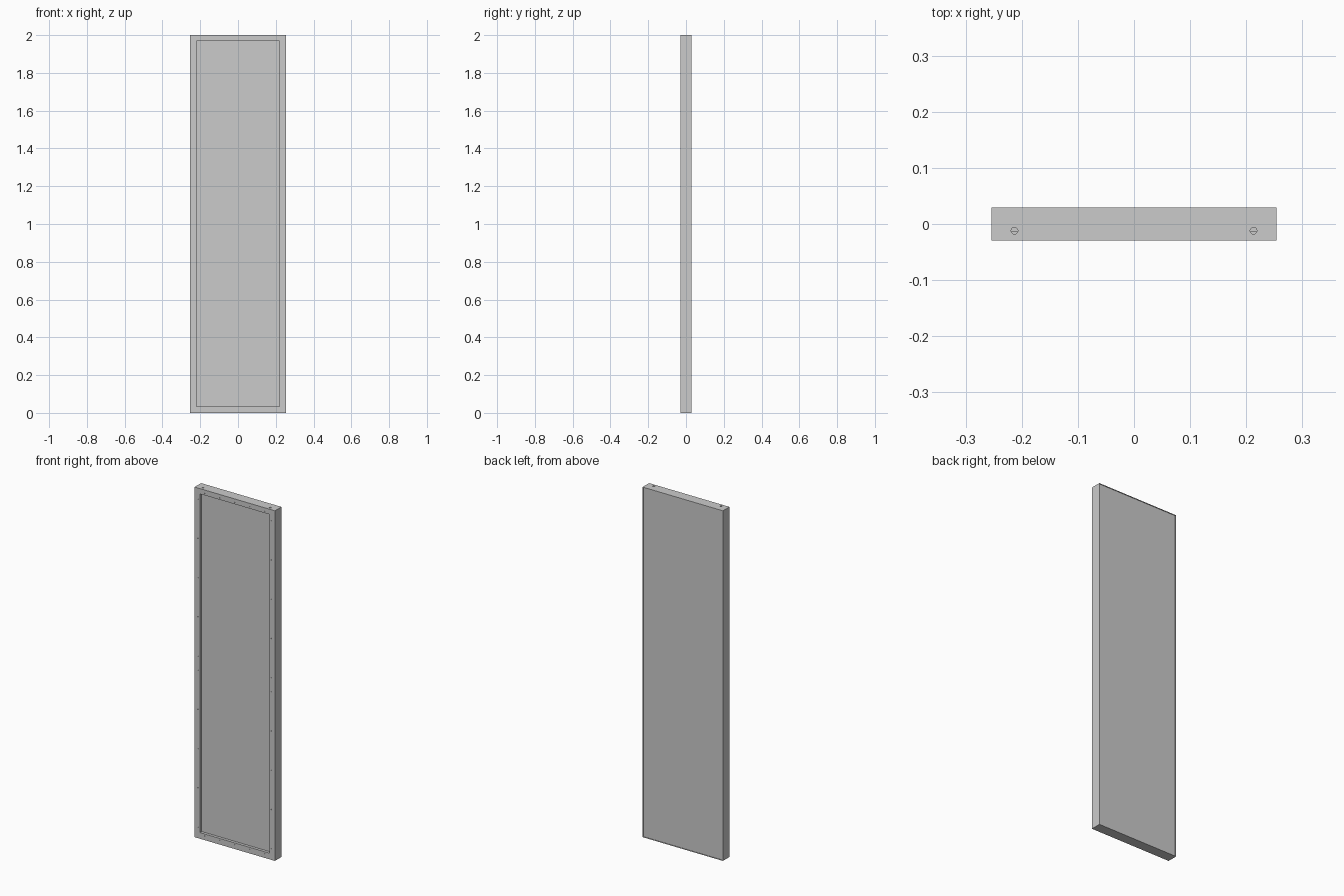
import bpy
import bmesh
from math import pi

if "Cube" in bpy.data.objects:
    bpy.data.objects.remove(bpy.data.objects["Cube"])

W, D, H = 0.508, 0.059, 2.0        # overall size
w, d = W / 2, D / 2
RECESS = 0.016                     # depth of the front panel
RIM, INSET = 0.003, 0.003          # thin rim around the back sheet


def box(name, x0, x1, y0, y1, z0, z1):
    bpy.ops.mesh.primitive_cube_add(size=1, location=((x0 + x1) / 2, (y0 + y1) / 2, (z0 + z1) / 2))
    ob = bpy.context.object
    ob.name = name
    ob.scale = (x1 - x0, y1 - y0, z1 - z0)
    bpy.ops.object.transform_apply(location=True, rotation=True, scale=True)
    return ob


def rod(name, loc, r, depth, n, rot=(0, 0, 0)):
    bpy.ops.mesh.primitive_cylinder_add(vertices=n, radius=r, depth=depth, location=loc, rotation=rot)
    ob = bpy.context.object
    ob.name = name
    return ob


def carve(target, cutters):
    """Join the cutters, subtract them from the target and remove them."""
    bpy.ops.object.select_all(action='DESELECT')
    for c in cutters:
        c.select_set(True)
    bpy.context.view_layer.objects.active = cutters[0]
    if len(cutters) > 1:
        bpy.ops.object.join()
    cutter = bpy.context.object
    cutter.hide_render = True
    mod = target.modifiers.new("carve", 'BOOLEAN')
    mod.operation, mod.solver, mod.object = 'DIFFERENCE', 'EXACT', cutter
    bpy.ops.object.select_all(action='DESELECT')
    target.select_set(True)
    bpy.context.view_layer.objects.active = target
    bpy.ops.object.modifier_apply(modifier=mod.name)
    bpy.data.objects.remove(cutter, do_unlink=True)


# Door slab
slab = box("door_slab", -w, w, -d, d, 0, H)

# Recessed front panel and shallow back recess
carve(slab, [
    box("front_recess", -0.22, 0.22, -d - 0.1, -d + RECESS, 0.035, 1.97),
    box("back_recess", -w + RIM, w - RIM, d - INSET, d + 0.1, RIM, H - RIM),
])

# Screw holes around the front frame
screws = [(x, z) for x in (-0.19, -0.095, 0, 0.095, 0.19) for z in (0.024, 1.98)]
for i in range(5):
    for z in (0.063 + 0.2243 * i, 1.937 - 0.2243 * i):
        screws += [(-0.232, z), (0.23, z)]
carve(slab, [rod("screw", (x, -d, z), 0.002, 0.012, 10, (pi / 2, 0, 0)) for x, z in screws])

# Mounting holes in the top, open to the hollow inside
FLOOR = H - 0.004
carve(slab, [rod("mount", (x, -0.012, H), 0.006, 2 * (H - FLOOR), 24) for x in (-0.213, 0.213)])
bm = bmesh.new()
bm.from_mesh(slab.data)
floors = [f for f in bm.faces if f.normal.z > 0.9 and abs(f.calc_center_median().z - FLOOR) < 1e-4]
bmesh.ops.delete(bm, geom=floors, context='FACES')
bm.to_mesh(slab.data)
bm.free()
